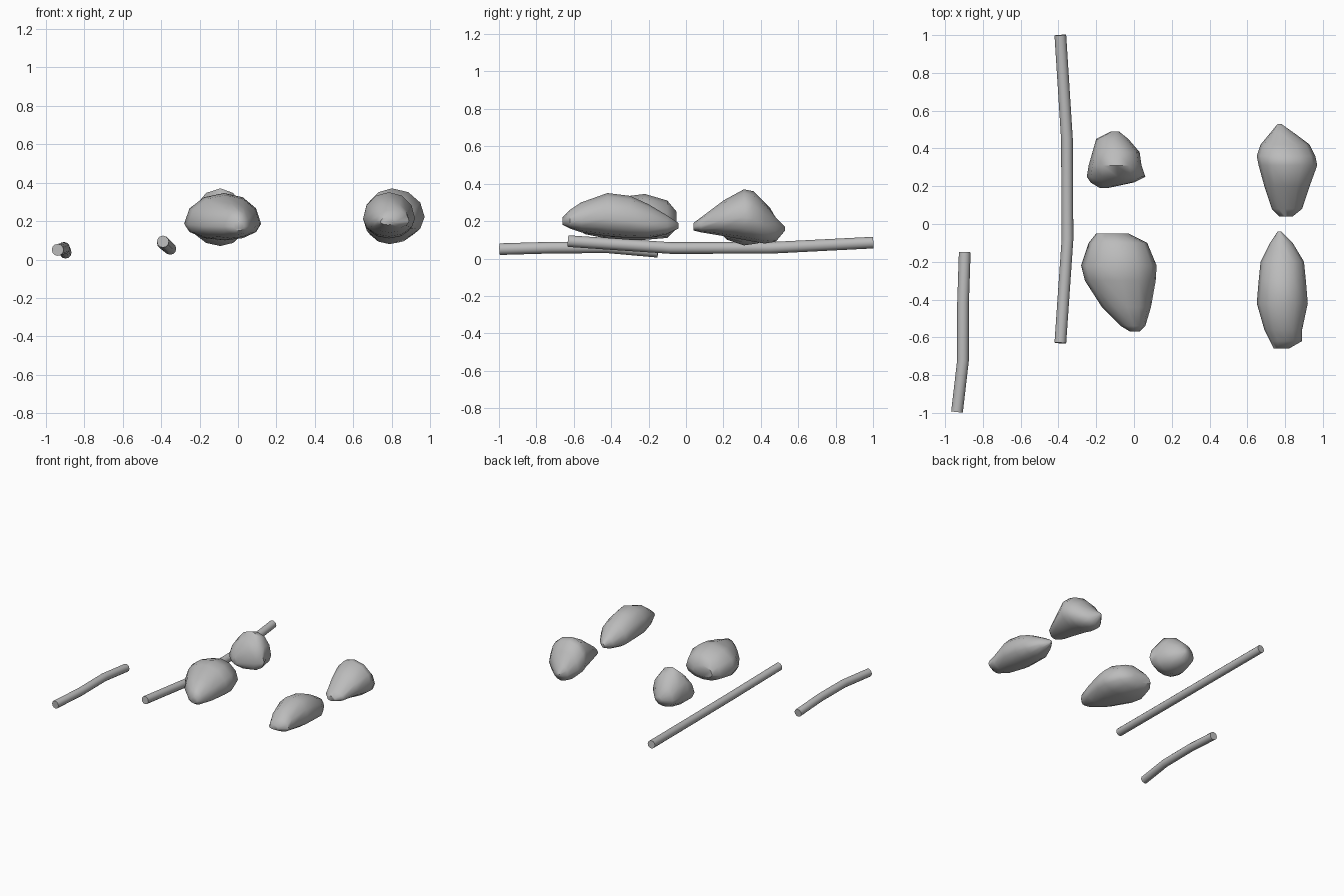
import bpy, bmesh, math
from mathutils import Vector

cube = bpy.data.objects.get("Cube")
if cube:
    bpy.data.objects.remove(cube)

stone_grey = bpy.data.materials.new("stone_grey")
stone_grey.use_nodes = True
colour = (0.5, 0.5, 0.5, 1)
stone_grey.diffuse_color = colour
stone_grey.node_tree.nodes["Principled BSDF"].inputs["Base Color"].default_value = colour


def loft(name, rings, sharp_angle):
    """Skin a list of closed rings, cap both ends and shade the result."""
    bm = bmesh.new()
    loops = [[bm.verts.new(p) for p in ring] for ring in rings]
    count = len(loops[0])
    for a, b in zip(loops, loops[1:]):
        for i in range(count):
            j = (i + 1) % count
            bm.faces.new((a[i], a[j], b[j], b[i]))
    bm.faces.new(loops[0])
    bm.faces.new(loops[-1])
    bmesh.ops.recalc_face_normals(bm, faces=bm.faces[:])
    mesh = bpy.data.meshes.new(name)
    bm.to_mesh(mesh)
    bm.free()
    mesh.materials.append(stone_grey)
    obj = bpy.data.objects.new(name, mesh)
    bpy.context.collection.objects.link(obj)
    bpy.ops.object.select_all(action="DESELECT")
    obj.select_set(True)
    bpy.context.view_layer.objects.active = obj
    bpy.ops.object.shade_smooth_by_angle(angle=math.radians(sharp_angle))


def rock(name, crest, waist, stations, sides=12):
    """Stations run front to back: y, left x, right x, bottom z, top z."""
    rings = []
    for y, x0, x1, z0, z1 in stations:
        cx = x0 + (x1 - x0) * crest
        cz = z0 + (z1 - z0) * waist
        ring = []
        for i in range(sides):
            angle = math.tau * i / sides
            c, s = math.cos(angle), math.sin(angle)
            ring.append((cx + c * (x1 - cx if c > 0 else cx - x0), y,
                         cz + s * (z1 - cz if s > 0 else cz - z0)))
        rings.append(ring)
    loft(name, rings, 50)


def stick(name, path, radius=0.031, sides=12):
    """Round bar with a slight bend, following the path points."""
    points = [Vector(p) for p in path]
    rings = []
    for i, p in enumerate(points):
        along = (points[min(i + 1, len(points) - 1)] - points[max(i - 1, 0)]).normalized()
        side = along.cross(Vector((0, 0, 1))).normalized()
        up = side.cross(along)
        rings.append([p + radius * (side * math.cos(math.tau * k / sides)
                                    + up * math.sin(math.tau * k / sides))
                      for k in range(sides)])
    loft(name, rings, 40)


# Four boulders
rock("large_rock", 0.52, 0.35, [
    (-.57, -.02, .03, .15, .21), (-.54, -.07, .06, .13, .25),
    (-.44, -.17, .09, .11, .29), (-.3, -.26, .115, .1, .335),
    (-.22, -.28, .12, .1, .345), (-.1, -.24, .07, .11, .31),
    (-.05, -.2, -.03, .16, .25)])
rock("small_rock", 0.53, 0.4, [
    (.19, -.18, -.14, .13, .19), (.22, -.23, 0, .1, .26),
    (.25, -.25, .06, .09, .31), (.31, -.24, .04, .07, .37),
    (.38, -.22, .03, .08, .34), (.45, -.2, -.03, .11, .27),
    (.49, -.12, -.08, .16, .2)])
rock("long_rock", 0.5, 0.4, [
    (-.66, .74, .82, .18, .22), (-.62, .72, .89, .16, .26),
    (-.56, .69, .89, .14, .3), (-.42, .65, .92, .12, .35),
    (-.3, .66, .91, .11, .335), (-.2, .67, .9, .11, .29),
    (-.1, .72, .84, .13, .23), (-.04, .76, .78, .16, .19)])
rock("peaked_rock", 0.45, 0.45, [
    (.04, .77, .84, .15, .19), (.08, .73, .89, .14, .22),
    (.2, .69, .93, .12, .31), (.31, .66, .97, .1, .37),
    (.36, .65, .96, .09, .36), (.42, .67, .93, .08, .3),
    (.48, .72, .85, .09, .22), (.53, .76, .78, .15, .17)])

# Two bent sticks lying beside the boulders
stick("long_stick", [(-.39, -.63, .093), (-.352, -.08, .056),
                     (-.355, .45, .057), (-.39, 1, .085)])
stick("short_stick", [(-.937, -.995, .05), (-.905, -.72, .058),
                      (-.905, -.42, .06), (-.896, -.15, .036)])
